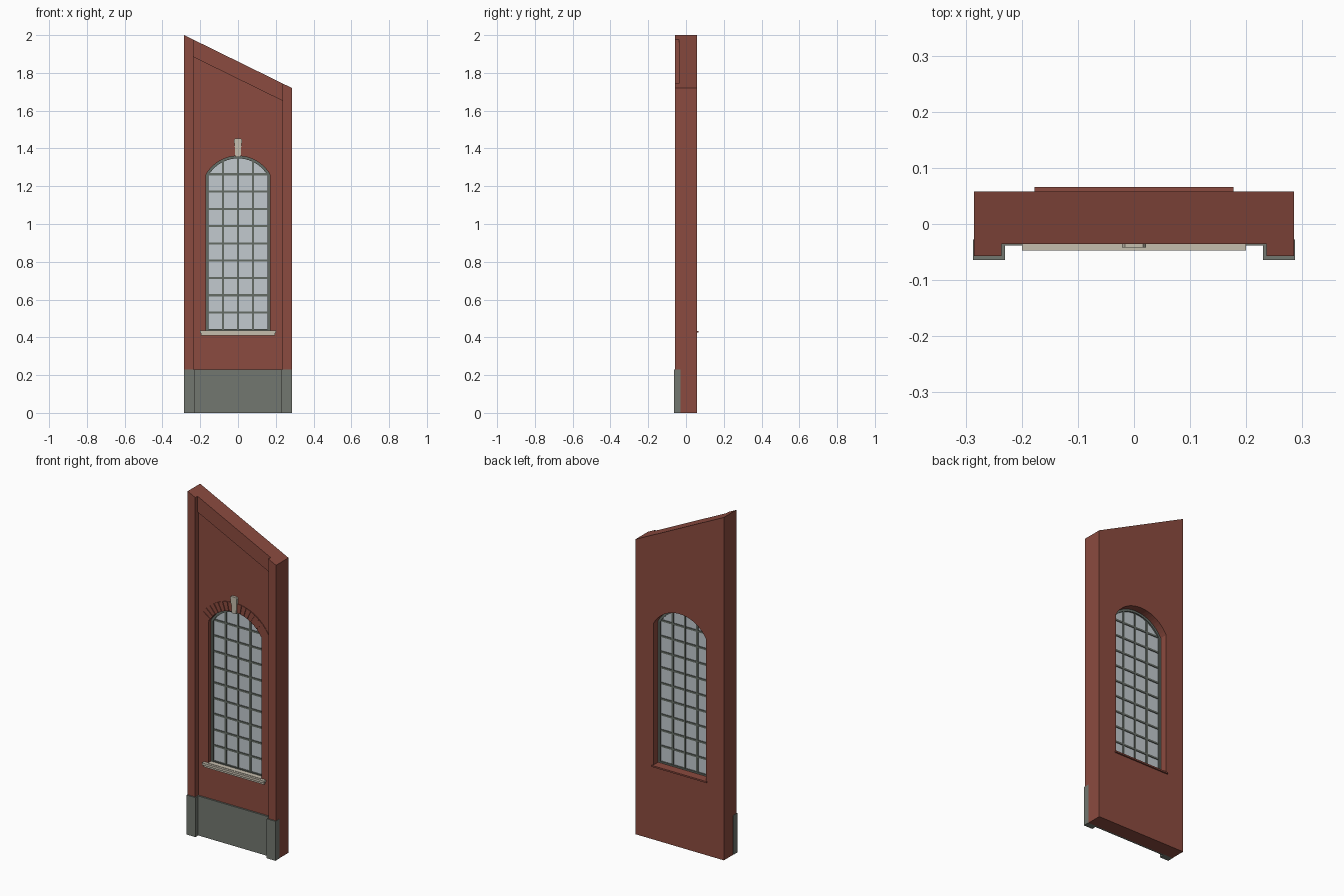
import bpy, bmesh, math
from mathutils import Vector

if "Cube" in bpy.data.objects:
    bpy.data.objects.remove(bpy.data.objects["Cube"], do_unlink=True)


def material(name, rgb):
    m = bpy.data.materials.new(name)
    m.use_nodes = True
    m.diffuse_color = (*rgb, 1)
    m.node_tree.nodes["Principled BSDF"].inputs["Base Color"].default_value = (*rgb, 1)
    return m


BRICK = material("red brick", (0.26, 0.07, 0.05))
STONE = material("grey stone", (0.17, 0.185, 0.16))
CREAM = material("cream stone", (0.56, 0.51, 0.42))
FRAME = material("grey green paint", (0.13, 0.15, 0.13))
GLASS = material("pale glass", (0.54, 0.59, 0.62))


def plate(name, loops, front, back, mat):
    """Upright plate from outlines in x and z; later outlines are holes."""
    curve = bpy.data.curves.new(name, "CURVE")
    curve.dimensions, curve.fill_mode = "2D", "BOTH"
    curve.extrude = (back - front) / 2
    for loop in loops:
        s = curve.splines.new("POLY")
        s.points.add(len(loop) - 1)
        for p, (x, z) in zip(s.points, loop):
            p.co = (x, z, 0, 1)
        s.use_cyclic_u = True
    temp = bpy.data.objects.new(name, curve)
    bpy.context.collection.objects.link(temp)
    bpy.context.view_layer.update()
    mesh = bpy.data.meshes.new_from_object(
        temp.evaluated_get(bpy.context.evaluated_depsgraph_get()))
    bpy.data.objects.remove(temp, do_unlink=True)
    bm = bmesh.new()
    bm.from_mesh(mesh)
    for v in bm.verts:
        x, z, depth = v.co
        v.co = Vector((x, (front + back) / 2 + depth, z))
    bmesh.ops.remove_doubles(bm, verts=bm.verts, dist=0.00001)
    bmesh.ops.recalc_face_normals(bm, faces=bm.faces)
    for f in bm.faces:
        f.smooth = False
    bm.to_mesh(mesh)
    bm.free()
    mesh.name = name
    mesh.materials.clear()
    mesh.materials.append(mat)
    ob = bpy.data.objects.new(name, mesh)
    bpy.context.collection.objects.link(ob)
    return ob


def rect(x0, x1, z0, z1):
    return [(x0, z0), (x1, z0), (x1, z1), (x0, z1)]


def slope(x):
    return 1.86 - 0.491 * x


def under_slope(x0, x1, low0, low1):
    return [(x0, low0), (x1, low1), (x1, slope(x1)), (x0, slope(x0))]


# Segmental arch shared by the opening, frame and glass
HALF, SPRING, BASE, CROWN = 0.17, 1.26, 0.43, 1.36
RISE = CROWN - SPRING
RADIUS = (HALF ** 2 + RISE ** 2) / (2 * RISE)
CENTRE = CROWN - RADIUS


def arch_z(x, inset=0):
    return CENTRE + math.sqrt((RADIUS - inset) ** 2 - x * x)


def arched(inset, steps=20):
    w, r = HALF - inset, RADIUS - inset
    a = math.asin(w / r)
    arc = [(r * math.sin(a - 2 * a * i / steps),
            CENTRE + r * math.cos(a - 2 * a * i / steps)) for i in range(steps + 1)]
    return [(-w, BASE + inset), (w, BASE + inset)] + arc


# Wall, raised band under the sloping top, and corner pilasters
W = 0.285
FACE, BACK = -0.028, 0.058
plate("wall", [under_slope(-W, W, 0, 0), arched(0)], FACE, BACK, BRICK)
plate("top_band", [under_slope(-0.236, 0.236, slope(-0.236) - 0.092,
                               slope(0.236) - 0.092)], -0.036, FACE, BRICK)
for side, a, b in (("right", -W, -0.236), ("left", 0.236, W)):
    plate(side + "_pilaster", [under_slope(a, b, 0.2, 0.2)], -0.057, FACE, BRICK)

# Stone plinth
plate("plinth", [rect(-0.23, 0.23, 0, 0.23)], -0.038, FACE, STONE)
for side, s in (("right", -1), ("left", 1)):
    a, b = sorted((s * 0.23, s * 0.2865))
    plate(side + "_pilaster_base", [rect(a, b, 0, 0.23)], -0.064, FACE, STONE)

# Window
plate("window_frame", [arched(0), arched(0.013)], -0.006, 0.014, FRAME)
plate("window_glass", [arched(0.01)], 0.002, 0.006, GLASS)
BAR = 0.0055
for i, x in enumerate((-0.079, 0, 0.079)):
    plate(f"upright_bar_{i + 1}",
          [rect(x - BAR, x + BAR, BASE + 0.01, arch_z(x, 0.008))], -0.003, 0.011, FRAME)
for i in range(1, 10):
    z = 0.44 + 0.0915 * i
    w = 0.16 if z < 1.25 else 0.157
    plate(f"cross_bar_{i}", [rect(-w, w, z - BAR, z + BAR)], -0.002, 0.010, FRAME)

# Sills
plate("front_sill", [rect(-0.2, 0.2, 0.422, 0.435)], -0.047, FACE, CREAM)
plate("front_sill_foot", [rect(-0.195, 0.195, 0.41, 0.422)], -0.040, FACE, CREAM)
plate("front_sill_inner", [rect(-HALF, HALF, 0.425, 0.437)], -0.034, -0.006, CREAM)
plate("back_sill", [rect(-0.177, 0.177, 0.425, 0.434)], 0.014, 0.066, BRICK)

# Brick arch with a keystone
SPREAD = math.asin(HALF / RADIUS)
COUNT = 17
for i in range(COUNT):
    if i == COUNT // 2:
        continue
    mid = SPREAD * (2 * (i + 0.5) / COUNT - 1)
    half = SPREAD / COUNT * 0.86
    corners = [(RADIUS + d, mid + s * half)
               for d, s in ((0.001, -1), (0.001, 1), (0.055, 1), (0.055, -1))]
    plate(f"arch_brick_{i + 1}",
          [[(r * math.sin(a), CENTRE + r * math.cos(a)) for r, a in corners]],
          -0.032, FACE, BRICK)
plate("keystone", [[(-0.014, 1.355), (0.014, 1.355), (0.018, 1.42), (-0.018, 1.42)]],
      -0.038, FACE, CREAM)
plate("keystone_cap", [[(-0.019, 1.415), (0.019, 1.415), (0.021, 1.445),
                        (0.016, 1.453), (-0.016, 1.453), (-0.021, 1.445)]],
      -0.042, FACE, CREAM)
